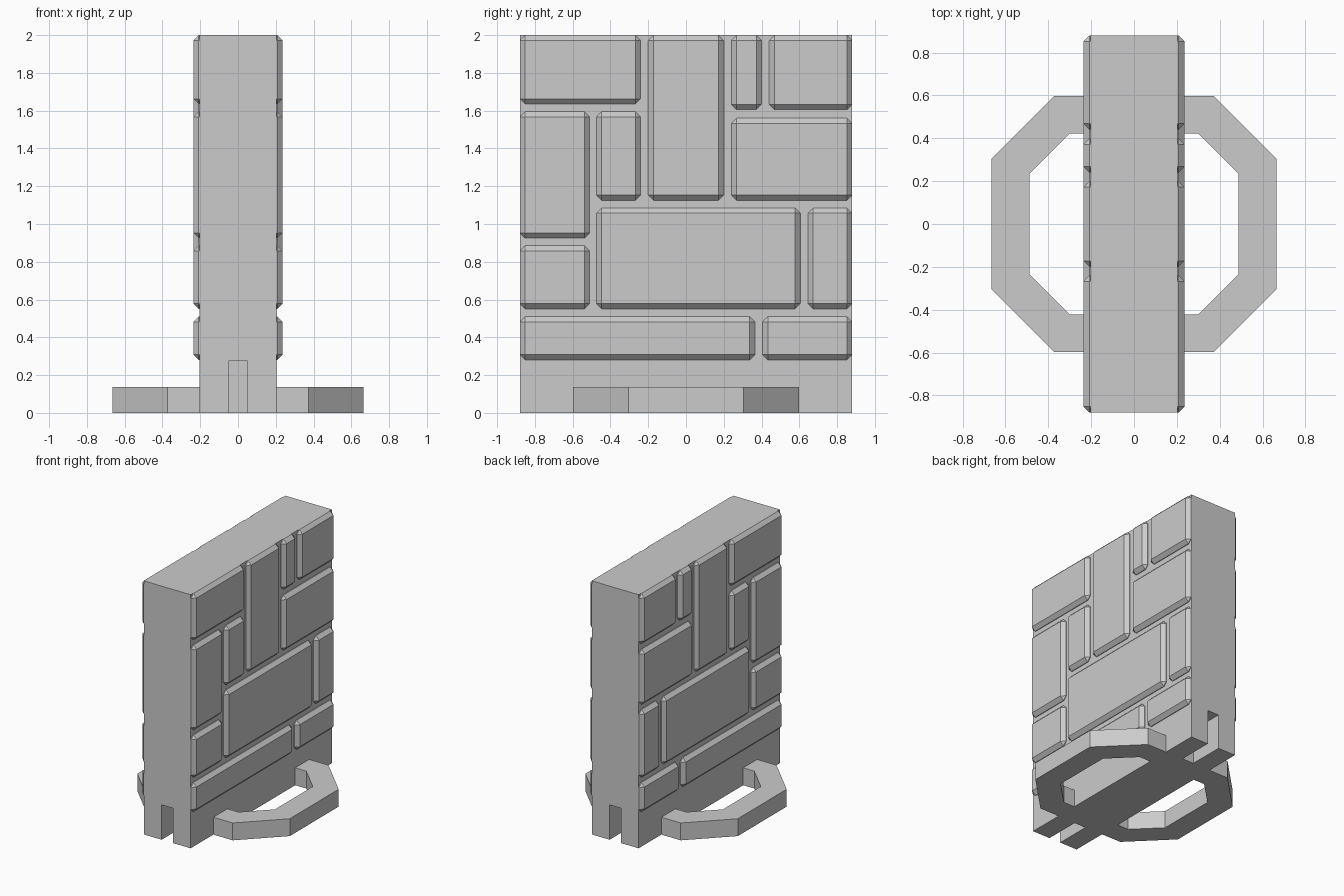
import bpy
import bmesh
from mathutils import Vector

default = bpy.data.objects.get("Cube")
if default:
    bpy.data.objects.remove(default, do_unlink=True)

# One plain grey for everything
GREY = (0.6, 0.6, 0.6, 1.0)
stone = bpy.data.materials.new("stone grey")
stone.use_nodes = True
stone.diffuse_color = GREY
stone.node_tree.nodes["Principled BSDF"].inputs["Base Color"].default_value = GREY

HALF_X, HALF_Y, TOP = 0.203, 0.88, 2.0
FACE_X = 0.236
CHAMFER = 0.028


def finish(name, bm):
    bmesh.ops.recalc_face_normals(bm, faces=bm.faces)
    mesh = bpy.data.meshes.new(name)
    bm.to_mesh(mesh)
    bm.free()
    mesh.materials.append(stone)
    obj = bpy.data.objects.new(name, mesh)
    bpy.context.collection.objects.link(obj)
    return obj


def box(name, low, high, chamfer=0):
    low, high = Vector(low), Vector(high)
    bm = bmesh.new()
    bmesh.ops.create_cube(bm, size=1)
    for v in bm.verts:
        v.co = (low + high) / 2 + v.co * (high - low)
    if chamfer:
        bmesh.ops.bevel(bm, geom=bm.edges[:], offset=chamfer,
                        segments=1, affect='EDGES')
    return finish(name, bm)


def mirror_x(obj):
    obj.modifiers.new("Mirror", 'MIRROR').use_axis[0] = True


# Wall core with a clip slot at the foot of each end
core = box("wall_core", (-HALF_X, -HALF_Y, 0), (HALF_X, HALF_Y, TOP))
for name, y0, y1 in (("front", -1, -0.6), ("back", 0.6, 1)):
    cutter = box(name + "_slot_cutter", (-0.05, y0, -0.1), (0.05, y1, 0.275))
    cutter.hide_render = True
    cutter.hide_set(True)
    cut = core.modifiers.new(name + " slot", 'BOOLEAN')
    cut.operation = 'DIFFERENCE'
    cut.solver = 'EXACT'
    cut.object = cutter
bpy.context.view_layer.objects.active = core
for name in [m.name for m in core.modifiers]:
    bpy.ops.object.modifier_apply(modifier=name)
for obj in [o for o in bpy.data.objects if o.name.endswith("_slot_cutter")]:
    bpy.data.objects.remove(obj, do_unlink=True)

# Chamfered stone blocks on both broad sides: y from, y to, z from, z to
BLOCKS = [
    (-HALF_Y, -0.24, 1.635, TOP),
    (-0.2, 0.2, 1.125, TOP),
    (0.24, 0.4, 1.605, TOP),
    (0.44, HALF_Y, 1.605, TOP),
    (-HALF_Y, -0.51, 0.925, 1.595),
    (-0.475, -0.24, 1.125, 1.595),
    (0.24, HALF_Y, 1.125, 1.56),
    (-0.475, 0.605, 0.55, 1.085),
    (0.645, HALF_Y, 0.55, 1.085),
    (-HALF_Y, -0.51, 0.55, 0.885),
    (-HALF_Y, 0.365, 0.28, 0.51),
    (0.405, HALF_Y, 0.28, 0.51),
]
for i, (y0, y1, z0, z1) in enumerate(BLOCKS, 1):
    mirror_x(box(f"stone_block_{i}", (0.15, y0, z0), (FACE_X, y1, z1), CHAMFER))

# Half-octagon foot loop on each side
outer = [(0.18, 0.597), (0.372, 0.597), (0.665, 0.304)]
inner = [(0.18, 0.422), (0.3, 0.422), (0.487, 0.236)]
outer += [(x, -y) for x, y in reversed(outer)]
inner += [(x, -y) for x, y in reversed(inner)]
bm = bmesh.new()
out_v = [bm.verts.new((x, y, 0)) for x, y in outer]
in_v = [bm.verts.new((x, y, 0)) for x, y in inner]
for i in range(len(outer) - 1):
    bm.faces.new((out_v[i], out_v[i + 1], in_v[i + 1], in_v[i]))
solid = bmesh.ops.extrude_face_region(bm, geom=bm.faces[:])["geom"]
for v in solid:
    if isinstance(v, bmesh.types.BMVert):
        v.co.z = 0.137
mirror_x(finish("foot_loop", bm))
